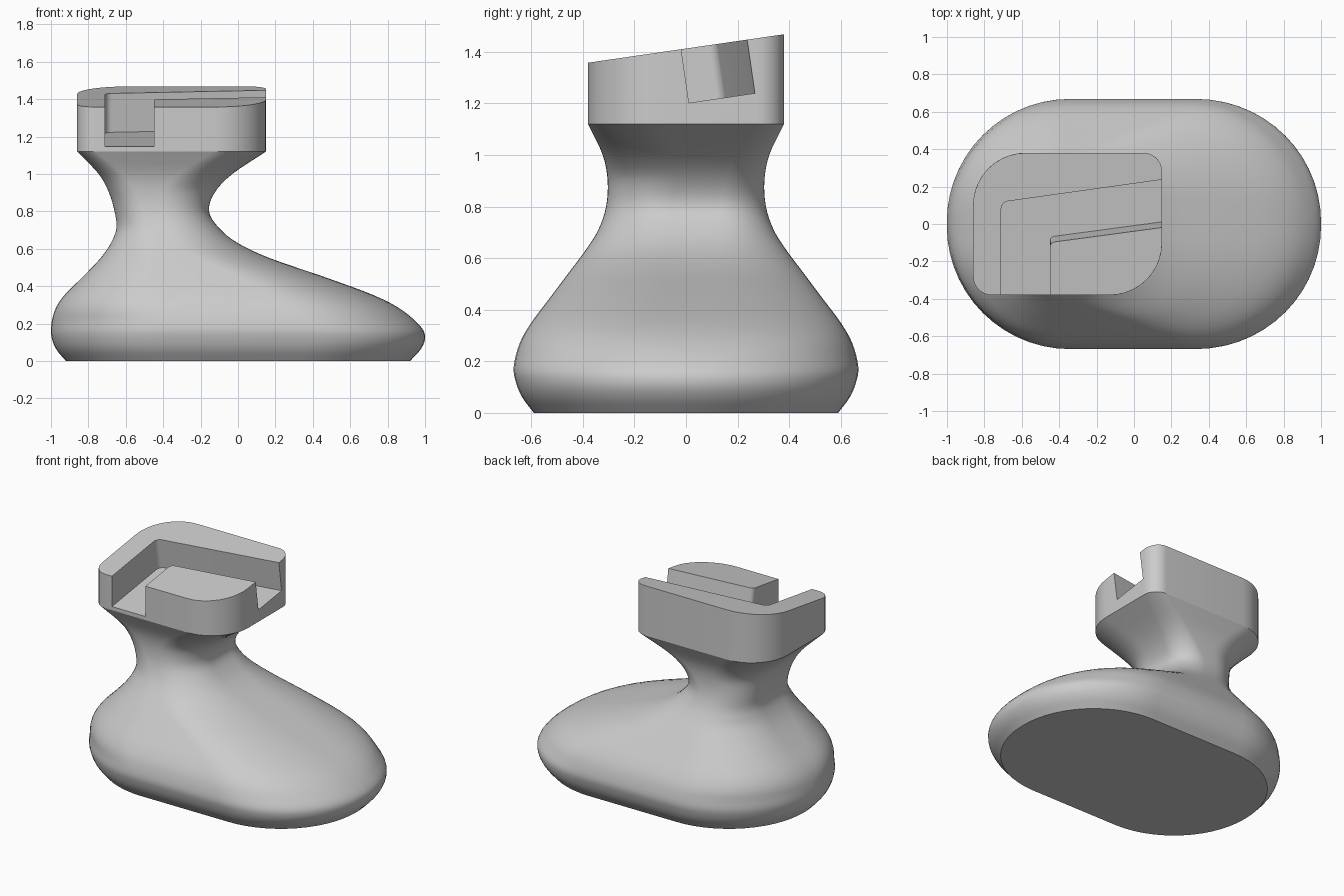
import bpy, bmesh, math
from mathutils import Vector, Matrix

cube = bpy.data.objects.get("Cube")
if cube:
    bpy.data.objects.remove(cube, do_unlink=True)

GREY = (0.6, 0.6, 0.6, 1)
grey = bpy.data.materials.new("plain_grey")
grey.use_nodes = True
grey.diffuse_color = GREY
grey.node_tree.nodes["Principled BSDF"].inputs["Base Color"].default_value = GREY


def fillet(corners, radii, steps=14):
    """Round each corner of a 2D outline with its own radius."""
    pts = [Vector((x, y, 0)) for x, y in corners]
    out = []
    for i, (p, r) in enumerate(zip(pts, radii)):
        if r <= 0:
            out.append(p)
            continue
        a = (pts[i - 1] - p).normalized()
        b = (pts[(i + 1) % len(pts)] - p).normalized()
        half = a.angle(b) / 2
        centre = p + (a + b).normalized() * (r / math.sin(half))
        t = r / math.tan(half)
        va = (p + a * t - centre).normalized()
        vb = (p + b * t - centre).normalized()
        out += [centre + va.slerp(vb, k / steps) * r for k in range(steps + 1)]
    return out


def rounded_box(x0, x1, d, radii, steps=14):
    return fillet([(x0, -d), (x1, -d), (x1, d), (x0, d)], radii, steps)


def loft(bm, rings):
    """Skin quads between successive rings of equal length."""
    rows = [[bm.verts.new(p) for p in ring] for ring in rings]
    n = len(rows[0])
    for low, high in zip(rows, rows[1:]):
        for i in range(n):
            j = (i + 1) % n
            bm.faces.new((low[i], low[j], high[j], high[i]))
    return rows


def make(name, bm):
    bmesh.ops.recalc_face_normals(bm, faces=bm.faces)
    mesh = bpy.data.meshes.new(name)
    bm.to_mesh(mesh)
    bm.free()
    mesh.materials.append(grey)
    obj = bpy.data.objects.new(name, mesh)
    bpy.context.collection.objects.link(obj)
    return obj


def activate(obj):
    bpy.ops.object.select_all(action='DESELECT')
    obj.select_set(True)
    bpy.context.view_layer.objects.active = obj


# Head outline: two tight and two generous corners
HEAD_RADII = (0.1, 0.28, 0.1, 0.28)
HEAD_LEFT, HEAD_RIGHT, HEAD_DEPTH, HEAD_BASE = -0.86, 0.15, 0.38, 1.12
SLOPE = 0.145
TOP_MID = 1.413

# Flared base and neck: height, left edge, right edge, half depth
PROFILE = [
    (0, -0.92, 0.92, 0.59), (0.06, -0.97, 0.975, 0.635),
    (0.12, -0.995, 1, 0.66), (0.18, -1, 0.98, 0.668),
    (0.27, -0.98, 0.88, 0.645), (0.35, -0.93, 0.73, 0.6),
    (0.45, -0.83, 0.46, 0.525), (0.55, -0.735, 0.17, 0.45),
    (0.63, -0.68, 0, 0.39), (0.71, -0.65, -0.1, 0.34),
    (0.8, -0.66, -0.155, 0.31), (0.9, -0.69, -0.125, 0.304),
    (1, -0.745, -0.03, 0.323), (HEAD_BASE, HEAD_LEFT, HEAD_RIGHT, HEAD_DEPTH),
]


def spline(rows, steps=4):
    """Smooth the profile rows with a curve through every row."""
    rows = [Vector(r) for r in rows]
    last = len(rows) - 1
    for i in range(last):
        a, b = rows[i], rows[i + 1]
        ta = (b - rows[i - 1]) / 2 if i else b - a
        tb = (rows[i + 2] - a) / 2 if i + 1 < last else b - a
        for k in range(steps):
            t = k / steps
            h = t * t * (3 - 2 * t)
            yield (a * (1 - h) + b * h + ta * (t * (1 - t) ** 2)
                   - tb * (t * t * (1 - t)))
    yield rows[last]


rings = []
for z, left, right, depth in spline(PROFILE):
    t = min(max((z - 0.2) / (HEAD_BASE - 0.2), 0), 1)
    limit = 0.985 * min(depth, (right - left) / 2)
    radii = [min(depth * (1 - t) + r * t, limit) for r in HEAD_RADII]
    ring = rounded_box(left, right, depth, radii)
    rings.append([p + Vector((0, 0, z)) for p in ring])
bm = bmesh.new()
rows = loft(bm, rings)
bm.faces.new(rows[0])
body = make("base_and_neck", bm)

# Head block with a sloping, softened top
outline = rounded_box(HEAD_LEFT, HEAD_RIGHT, HEAD_DEPTH, HEAD_RADII, 10)
bm = bmesh.new()
rows = loft(bm, [
    [Vector((p.x, p.y, HEAD_BASE)) for p in outline],
    [Vector((p.x, p.y, TOP_MID + SLOPE * p.y)) for p in outline]])
bm.faces.new(rows[0])
top = bm.faces.new(rows[1])
bmesh.ops.bevel(bm, geom=list(top.edges), offset=0.03, segments=4,
                profile=0.5, affect='EDGES')
head = make("head_block", bm)

# Bent channel cut square to the sloping top
channel = fillet(
    [(-0.71, -0.7), (-0.45, -0.7), (-0.45, -0.1), (0.4, 0.015),
     (0.4, 0.275), (-0.71, 0.118)],
    (0, 0, 0.03, 0, 0, 0.04), 5)
bm = bmesh.new()
rows = loft(bm, [[p + Vector((0, 0, w)) for p in channel] for w in (-0.21, 0.3)])
for row in rows:
    bm.faces.new(row)
bm.transform(Matrix.Translation((0, 0, TOP_MID))
             @ Matrix.Rotation(math.atan(SLOPE), 4, 'X'))
cutter = make("channel_cutter", bm)
cutter.hide_render = True

activate(head)
cut = head.modifiers.new("channel", 'BOOLEAN')
cut.operation = 'DIFFERENCE'
cut.solver = 'EXACT'
cut.object = cutter
bpy.ops.object.modifier_apply(modifier=cut.name)
bpy.data.objects.remove(cutter, do_unlink=True)

for obj in (body, head):
    activate(obj)
    bpy.ops.object.shade_smooth_by_angle(angle=math.radians(30))
